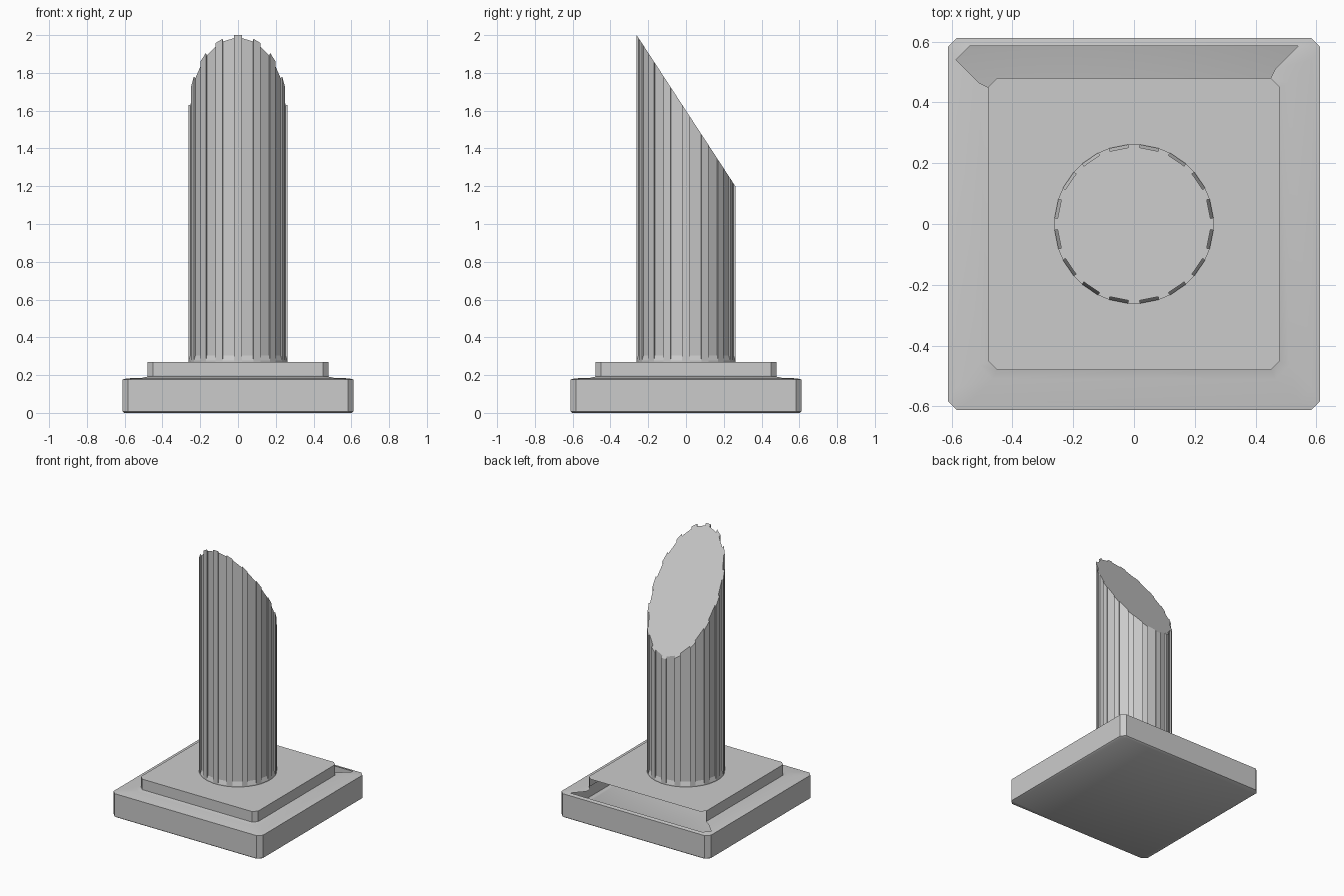
import bpy, bmesh
from math import sin, cos, pi, radians

if "Cube" in bpy.data.objects:
    bpy.data.objects.remove(bpy.data.objects["Cube"])


def make_object(name, bm):
    mesh = bpy.data.meshes.new(name)
    bm.to_mesh(mesh)
    bm.free()
    obj = bpy.data.objects.new(name, mesh)
    bpy.context.collection.objects.link(obj)
    return obj


def loft(bm, rings, skip=()):
    n = len(rings[0])
    vs = [[bm.verts.new(p) for p in ring] for ring in rings]
    for r in range(len(vs) - 1):
        for i in range(n):
            if (r, i) not in skip:
                j = (i + 1) % n
                bm.faces.new((vs[r][i], vs[r][j], vs[r + 1][j], vs[r + 1][i]))
    bm.faces.new(vs[0][::-1])
    bm.faces.new(vs[-1])


def octagon(h, c, z):
    k = h - c
    return [(x, y, z) for x, y in ((h, -k), (h, k), (k, h), (-k, h),
                                   (-h, k), (-h, -k), (-k, -h), (k, -h))]


# Stepped plinth: square slabs with clipped corners, broken open at the back
steps = [(0.602, 0.03, 0.0), (0.612, 0.03, 0.008), (0.612, 0.03, 0.177),
         (0.585, 0.045, 0.183), (0.51, 0.045, 0.185), (0.48, 0.03, 0.192),
         (0.48, 0.03, 0.27)]
bm = bmesh.new()
loft(bm, [octagon(*s) for s in steps],
     skip={(r, i) for r in (3, 4, 5) for i in (2, 3)})
plinth = make_object("plinth", bm)

# Fluted shaft: 16 flat ridges with shallow recesses, cut by a slanted plane
R, FLUTES, DEPTH = 0.262, 16, 0.01
half_ridge, pitch = radians(4.4), 2 * pi / FLUTES


def section(recess, height):
    pts = []
    for i in range(FLUTES):
        a = -pi / 2 + i * pitch + half_ridge
        b = -pi / 2 + (i + 1) * pitch - half_ridge
        m = (a + b) / 2
        dx, dy = -recess * cos(m), -recess * sin(m)
        pa, pb = (R * cos(a), R * sin(a)), (R * cos(b), R * sin(b))
        for x, y in (pa, (pa[0] + dx, pa[1] + dy),
                     (pb[0] + dx, pb[1] + dy), pb):
            pts.append((x, y, height(y)))
    return pts


slope = 0.4 / (R * cos(half_ridge))
bm = bmesh.new()
loft(bm, [section(0, lambda y: 0.27), section(0, lambda y: 0.277),
          section(DEPTH, lambda y: 0.305),
          section(DEPTH, lambda y: 1.6 - slope * y)])
bmesh.ops.remove_doubles(bm, verts=bm.verts[:], dist=0.0005)
shaft = make_object("broken_fluted_shaft", bm)

# Soft edges on the plinth lip, crisp facets elsewhere
bpy.ops.object.select_all(action='DESELECT')
plinth.select_set(True)
bpy.context.view_layer.objects.active = plinth
bpy.ops.object.shade_smooth_by_angle(angle=radians(30))
